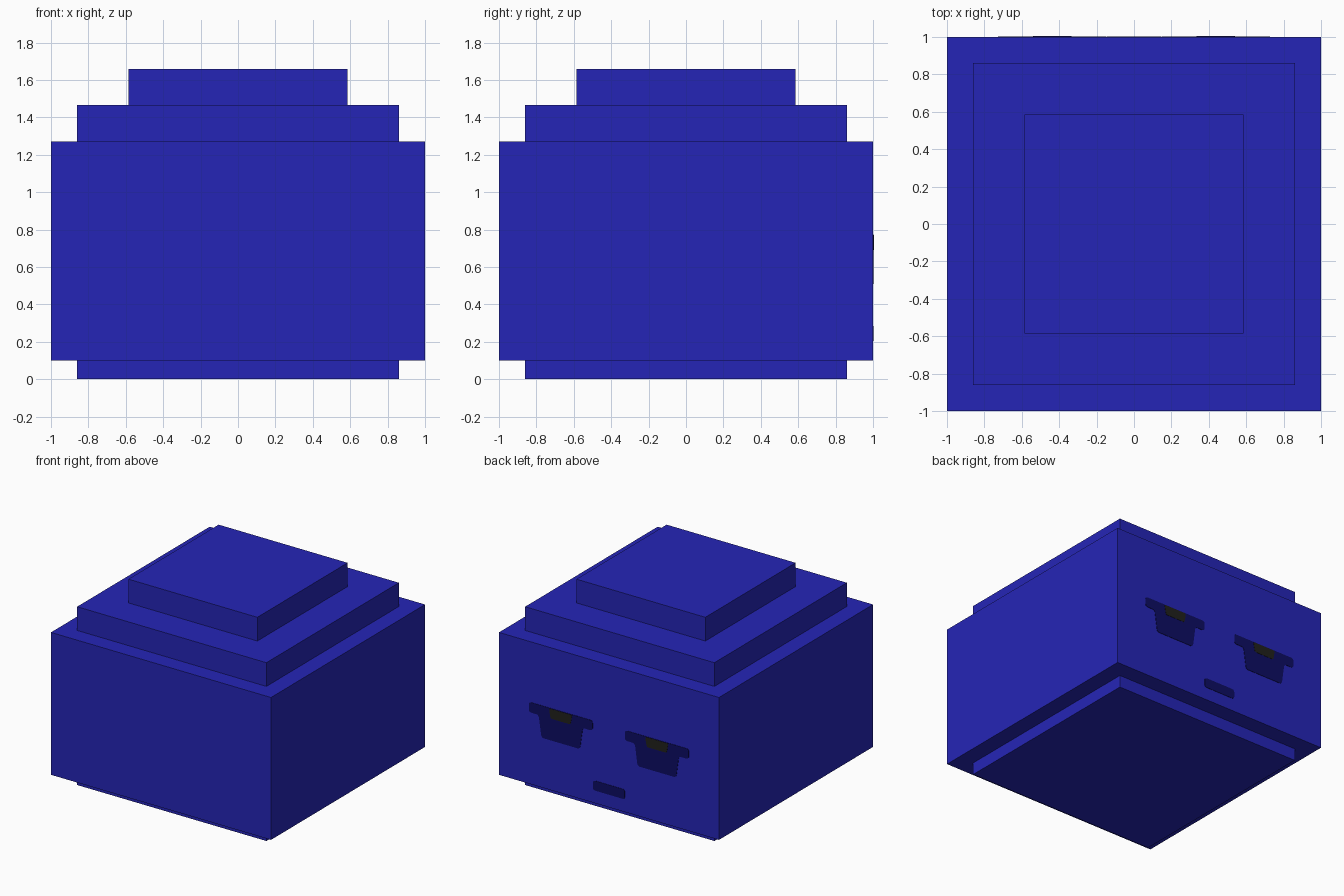
import bpy, bmesh

if "Cube" in bpy.data.objects:
    bpy.data.objects.remove(bpy.data.objects["Cube"])


def material(name, rgb):
    m = bpy.data.materials.new(name)
    m.diffuse_color = (*rgb, 1)
    m.use_nodes = True
    m.node_tree.nodes["Principled BSDF"].inputs["Base Color"].default_value = m.diffuse_color
    return m


BLUE = material("body blue", (0.0185, 0.0185, 0.470))
NAVY = material("dark navy", (0.004, 0.004, 0.125))
BLACK = material("pupil black", (0.015, 0.015, 0.012))


def finish(name, bm, mat):
    bmesh.ops.recalc_face_normals(bm, faces=bm.faces[:])
    me = bpy.data.meshes.new(name)
    bm.to_mesh(me)
    bm.free()
    me.materials.append(mat)
    ob = bpy.data.objects.new(name, me)
    bpy.context.collection.objects.link(ob)
    return ob


def slab(name, half, z0, z1):
    """Square block centred on the vertical axis."""
    bm = bmesh.new()
    bmesh.ops.create_cube(bm, size=1)
    bmesh.ops.scale(bm, vec=(2 * half, 2 * half, z1 - z0), verts=bm.verts[:])
    bmesh.ops.translate(bm, vec=(0, 0, (z0 + z1) / 2), verts=bm.verts[:])
    return finish(name, bm, BLUE)


def plate(name, half_profile, x, lift, mat, radius):
    """Thin rounded plate on the back wall, mirrored about its own centre."""
    outline = half_profile + [(-w, z) for w, z in reversed(half_profile)]
    bm = bmesh.new()
    face = bm.faces.new([bm.verts.new((x + w, 0.999, z)) for w, z in outline])
    ext = bmesh.ops.extrude_face_region(bm, geom=[face])
    moved = [v for v in ext["geom"] if isinstance(v, bmesh.types.BMVert)]
    bmesh.ops.translate(bm, vec=(0, 0.001 + lift, 0), verts=moved)
    corners = [e for e in bm.edges
               if abs(e.verts[0].co.y - e.verts[1].co.y) > 0.0005]
    bmesh.ops.bevel(bm, geom=corners, offset=radius, segments=3,
                    profile=0.5, affect='EDGES', clamp_overlap=True)
    return finish(name, bm, mat)


# Stepped body
slab("base", 0.86, 0.0, 0.10)
slab("main_block", 1.0, 0.10, 1.27)
slab("lower_step", 0.86, 1.27, 1.465)
slab("top_step", 0.586, 1.465, 1.66)

# Sleepy eyes: wide lid bar over a tapered lower part, with a pupil
EYE = [(0.29, 0.773), (0.29, 0.69), (0.20, 0.69), (0.175, 0.51)]
PUPIL = [(0.105, 0.77), (0.09, 0.69)]
for side, s in (("left", -1), ("right", 1)):
    plate(side + "_eye", EYE, s * 0.437, 0.003, NAVY, 0.02)
    plate(side + "_pupil", PUPIL, s * 0.437, 0.005, BLACK, 0.012)

# Mouth
plate("mouth", [(0.145, 0.285), (0.145, 0.205)], 0, 0.003, NAVY, 0.02)
